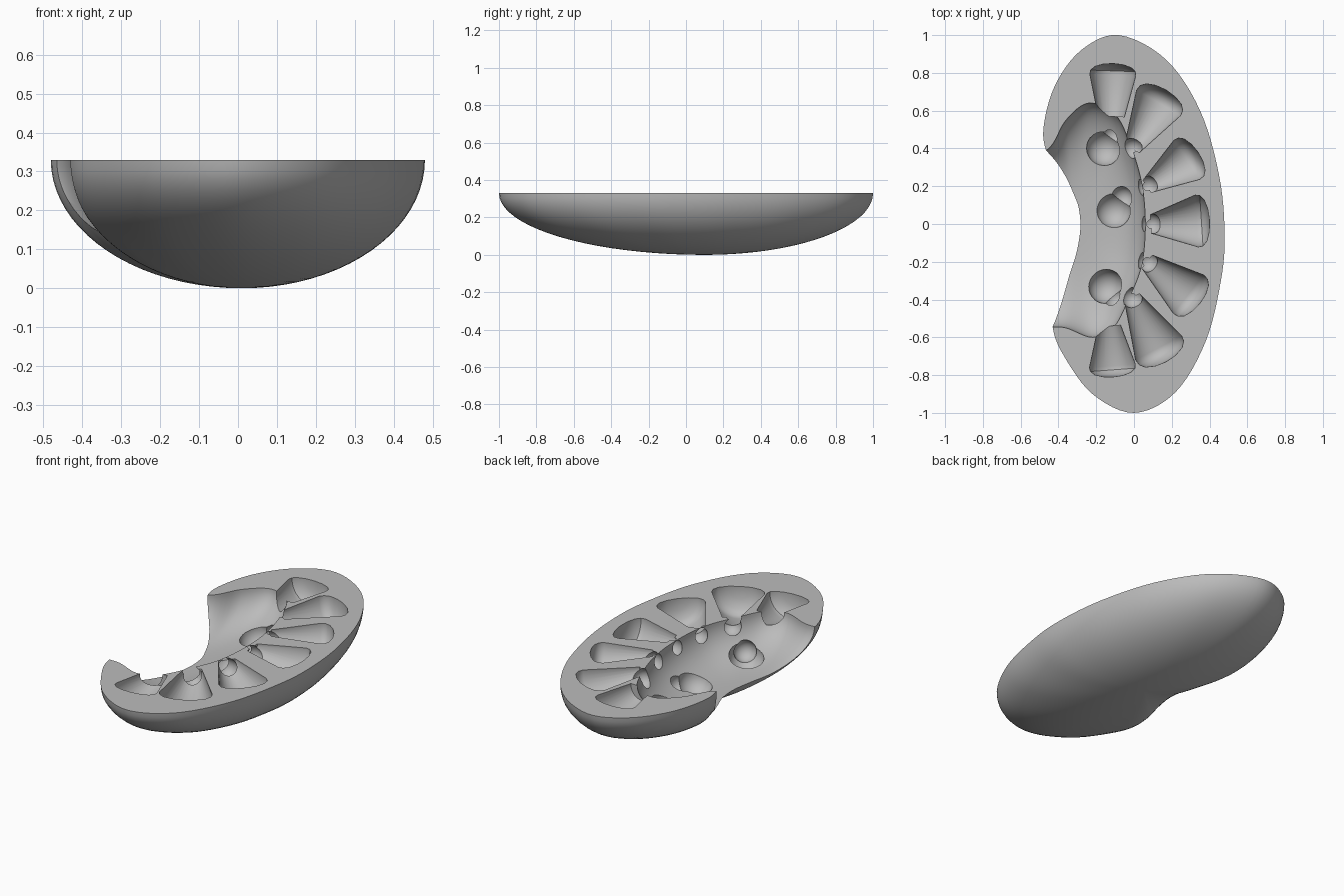
import bpy, bmesh, math
from mathutils import Vector, Matrix

if "Cube" in bpy.data.objects:
    bpy.data.objects.remove(bpy.data.objects["Cube"])

TOP = 0.33

grey = bpy.data.materials.new("plain grey")
grey.use_nodes = True
grey.diffuse_color = (0.5, 0.5, 0.5, 1)
bsdf = grey.node_tree.nodes["Principled BSDF"]
bsdf.inputs["Base Color"].default_value = grey.diffuse_color
bsdf.inputs["Roughness"].default_value = 0.6


def closed_curve(points, steps=6):
    """Smooth closed outline through the points."""
    pts = [Vector(p) for p in points]
    n, out = len(pts), []
    for i in range(n):
        a, b, c, d = (pts[(i + k) % n] for k in (-1, 0, 1, 2))
        for s in range(steps):
            t = s / steps
            out.append(0.5 * (2 * b + (c - a) * t + (2 * a - 5 * b + 4 * c - d) * t * t
                              + (3 * b - a - 3 * c + d) * t ** 3))
    return out


def finish(name, bm):
    bmesh.ops.recalc_face_normals(bm, faces=bm.faces)
    mesh = bpy.data.meshes.new(name)
    bm.to_mesh(mesh)
    bm.free()
    mesh.materials.append(grey)
    obj = bpy.data.objects.new(name, mesh)
    bpy.context.collection.objects.link(obj)
    return obj


def bowl(name, outline, center, depth, power=1.0, lip=0.0, levels=20):
    """Flat-topped bowl whose rings shrink towards a low point."""
    bm = bmesh.new()
    center = Vector(center)
    layers = [(1.0, TOP + lip)] if lip else []
    for k in range(levels):
        a = k / levels * math.pi / 2
        layers.append((math.cos(a) ** power, TOP - depth * math.sin(a)))
    rings = []
    for scale, z in layers:
        rings.append([bm.verts.new((*(center + (p - center) * scale), z)) for p in outline])
    n = len(outline)
    for lo, hi in zip(rings, rings[1:]):
        for i in range(n):
            bm.faces.new((lo[i], lo[(i + 1) % n], hi[(i + 1) % n], hi[i]))
    pole = bm.verts.new((*center, TOP - depth))
    for i in range(n):
        bm.faces.new((rings[-1][i], rings[-1][(i + 1) % n], pole))
    bm.faces.new(rings[0])
    return finish(name, bm)


def ball(name, center, radius):
    bm = bmesh.new()
    bmesh.ops.create_uvsphere(bm, u_segments=28, v_segments=16, radius=radius,
                              matrix=Matrix.Translation(center))
    return finish(name, bm)


def funnel(name, start, end, r0, r1):
    """Lathed cone on its side with a softly domed wide end."""
    start, end = Vector((*start, TOP - 0.008)), Vector((*end, TOP - 0.008))
    length = (end - start).length
    profile = [(0, r0), (0.78, r1), (0.86, r1 * 0.97), (0.93, r1 * 0.8), (0.98, r1 * 0.45)]
    turn = (end - start).to_track_quat("Z", "Y")
    bm = bmesh.new()
    n, rings = 36, []
    for t, r in profile:
        rings.append([bm.verts.new(start + turn @ Vector((
            r * math.cos(math.tau * i / n), r * math.sin(math.tau * i / n), t * length)))
            for i in range(n)])
    for lo, hi in zip(rings, rings[1:]):
        for i in range(n):
            bm.faces.new((lo[i], lo[(i + 1) % n], hi[(i + 1) % n], hi[i]))
    bm.faces.new(rings[0])
    tip = bm.verts.new(end)
    for i in range(n):
        bm.faces.new((rings[-1][i], rings[-1][(i + 1) % n], tip))
    return finish(name, bm)


# Bean-shaped half body
bean = [(-0.08, 1.0), (-0.28, 0.92), (-0.42, 0.73), (-0.48, 0.5), (-0.455, 0.35),
        (-0.41, 0.2), (-0.37, 0.08), (-0.36, -0.06), (-0.385, -0.22), (-0.425, -0.38),
        (-0.43, -0.55), (-0.37, -0.7), (-0.22, -0.9), (0.0, -1.0), (0.22, -0.89),
        (0.38, -0.62), (0.46, -0.3), (0.48, -0.05), (0.45, 0.26), (0.35, 0.6), (0.17, 0.87)]
body = bowl("bean_body", closed_curve(bean), (0.01, 0.1), TOP)

# Central hollow, open through the dented side
hollow = [(-0.24, 0.64), (-0.36, 0.55), (-0.45, 0.4), (-0.62, 0.3), (-0.7, 0.0),
          (-0.65, -0.4), (-0.48, -0.53), (-0.36, -0.55), (-0.22, -0.6), (-0.11, -0.55),
          (-0.03, -0.4), (0.04, -0.22), (0.06, 0.0), (0.04, 0.22), (-0.02, 0.42),
          (-0.1, 0.58)]
cutters = [bowl("hollow_cutter", closed_curve(hollow), (-0.3, -0.02), 0.2, 0.65, lip=0.15)]

# Fan of funnel chambers, each with a rounded mouth: start, end, small and large radius
fan = [((-0.12, 0.57), (-0.11, 0.85), 0.07, 0.122),
       ((-0.01, 0.40), (0.17, 0.71), 0.045, 0.135),
       ((0.07, 0.20), (0.34, 0.38), 0.04, 0.125),
       ((0.09, 0.00), (0.40, 0.02), 0.05, 0.138),
       ((0.07, -0.20), (0.35, -0.42), 0.045, 0.13),
       ((-0.01, -0.39), (0.17, -0.73), 0.045, 0.138),
       ((-0.13, -0.54), (-0.11, -0.81), 0.06, 0.122)]
for i, (start, end, r0, r1) in enumerate(fan):
    cutters.append(funnel(f"chamber_cutter_{i}", start, end, r0, r1))
    if 0 < i < 6:
        cutters.append(ball(f"mouth_cutter_{i}", (*start, TOP - 0.05), 0.055))

# Round pits with smaller side openings in the hollow floor
for i, (x, y) in enumerate([(-0.16, 0.40), (-0.11, 0.07), (-0.15, -0.33)]):
    cutters.append(ball(f"pit_cutter_{i}", (x, y, 0.165), 0.092))
    cutters.append(ball(f"side_pit_cutter_{i}", (x + 0.05, y + (0.07 if i < 2 else -0.06), 0.16), 0.06))

# Carve everything out and bake the result
for c in cutters:
    c.hide_render = True
    mod = body.modifiers.new(c.name, "BOOLEAN")
    mod.operation, mod.solver, mod.object = "DIFFERENCE", "EXACT", c
bpy.context.view_layer.update()
graph = bpy.context.evaluated_depsgraph_get()
carved = bpy.data.meshes.new_from_object(body.evaluated_get(graph))
body.modifiers.clear()
body.data = carved
carved.materials.clear()
carved.materials.append(grey)
for p in carved.polygons:
    p.material_index = 0
for c in cutters:
    bpy.data.objects.remove(c)

for o in bpy.context.selected_objects:
    o.select_set(False)
body.select_set(True)
bpy.context.view_layer.objects.active = body
bpy.ops.object.shade_smooth_by_angle(angle=math.radians(35))
